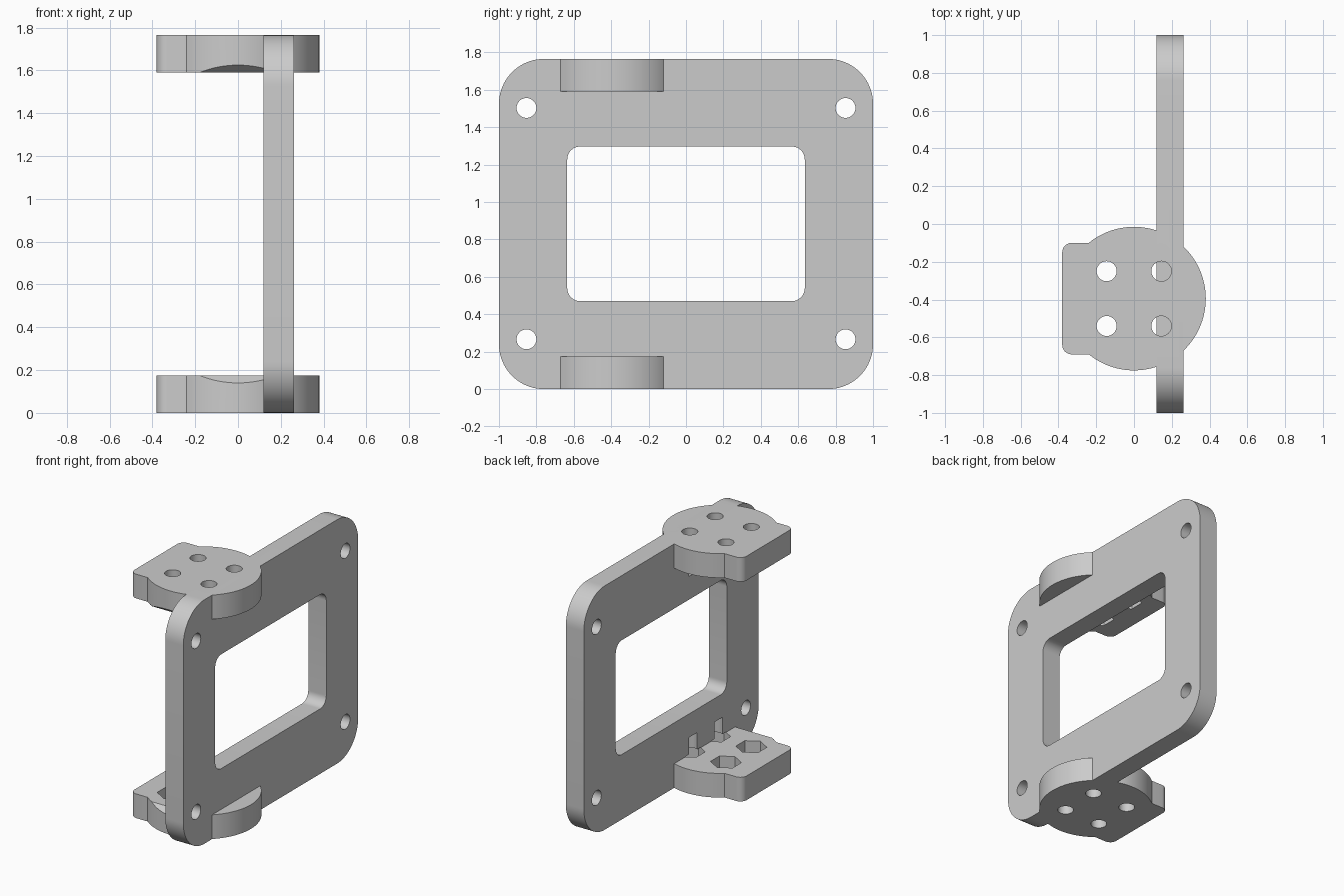
import bpy, bmesh, math
from mathutils import Matrix, Vector

cube = bpy.data.objects.get("Cube")
if cube:
    bpy.data.objects.remove(cube, do_unlink=True)

grey = bpy.data.materials.new("light grey")
grey.use_nodes = True
grey.diffuse_color = (0.6, 0.6, 0.6, 1)
grey.node_tree.nodes["Principled BSDF"].inputs["Base Color"].default_value = (0.6, 0.6, 0.6, 1)

H = 1.765            # overall height
T = 0.175            # flange thickness
X0, X1 = 0.118, 0.262  # plate faces
CY, R = -0.395, 0.38   # flange disc centre and radius


def arc(cx, cy, r, a0, a1, n):
    return [(cx + r * math.cos(math.radians(a0 + (a1 - a0) * i / n)),
             cy + r * math.sin(math.radians(a0 + (a1 - a0) * i / n))) for i in range(n + 1)]


def rounded_rect(u0, u1, v0, v1, r, n=12):
    corners = [(u1 - r, v1 - r), (u0 + r, v1 - r), (u0 + r, v0 + r), (u1 - r, v0 + r)]
    return [p for k, (u, v) in enumerate(corners) for p in arc(u, v, r, 90 * k, 90 * k + 90, n)]


def circle(cx, cy, r, n=40):
    return arc(cx, cy, r, 0, 360, n)[:-1]


def prism(name, pts, lo, hi, axis="z"):
    """Extrude a closed profile: (x, y) along z, or (y, z) along x."""
    place = (lambda u, v, w: (u, v, w)) if axis == "z" else (lambda u, v, w: (w, u, v))
    bm = bmesh.new()
    a = [bm.verts.new(place(u, v, lo)) for u, v in pts]
    b = [bm.verts.new(place(u, v, hi)) for u, v in pts]
    bm.faces.new(a[::-1])
    bm.faces.new(b)
    for i in range(len(pts)):
        j = (i + 1) % len(pts)
        bm.faces.new((a[i], a[j], b[j], b[i]))
    bmesh.ops.recalc_face_normals(bm, faces=bm.faces)
    me = bpy.data.meshes.new(name)
    bm.to_mesh(me)
    bm.free()
    me.materials.append(grey)
    ob = bpy.data.objects.new(name, me)
    bpy.context.collection.objects.link(ob)
    return ob


def activate(ob):
    bpy.ops.object.select_all(action="DESELECT")
    ob.select_set(True)
    bpy.context.view_layer.objects.active = ob


def cut(ob, cutter):
    activate(ob)
    m = ob.modifiers.new("cut", "BOOLEAN")
    m.operation, m.solver, m.object = "DIFFERENCE", "EXACT", cutter
    bpy.ops.object.modifier_apply(modifier=m.name)
    bpy.data.objects.remove(cutter, do_unlink=True)


def flip(z, top):
    return H - z if top else z


# Upright frame plate with rounded corners and a rounded window
plate = prism("frame_plate", rounded_rect(-1, 1, 0, H, 0.24, 20), X0, X1, "x")
cut(plate, prism("window_cutter", rounded_rect(-0.635, 0.635, 0.47, 1.297, 0.07), 0, 0.5, "x"))
for y in (-0.853, 0.853):
    for z in (0.266, 1.503):
        cut(plate, prism("hole_cutter", circle(y, z, 0.053), 0, 0.5, "x"))

# Flange outline: disc with a rounded block on the -x side
half = 0.295
meet = 180 - math.degrees(math.asin(half / R))
outline = arc(0, CY, R, -meet, meet, 72)
outline += arc(-0.33, CY + half - 0.05, 0.05, 90, 180, 10)
outline += arc(-0.33, CY - half + 0.05, 0.05, 180, 270, 10)
flange = prism("lower_flange", outline, 0, T)

# Sloped relief on the inner front edge
cut(flange, prism("relief_cutter", [(-0.69, 0.206), (-0.82, 0.105), (-0.82, 0.206)], -0.3, 0.3, "x"))

# Screw holes and hexagonal nut pockets; the plate is notched where they meet it
for x in (-0.145, 0.145):
    for y in (CY - 0.145, CY + 0.145):
        hexagon = arc(x, y, 0.102, 30, 330, 5)
        cut(flange, prism("screw_cutter", circle(x, y, 0.053), -0.1, 0.3))
        cut(flange, prism("nut_cutter", hexagon, 0.09, 0.2))
        if x > 0:
            for top in (False, True):
                ends = sorted((flip(-0.1, top), flip(0.3, top)))
                cut(plate, prism("screw_cutter", circle(x, y, 0.053), *ends))
                ends = sorted((flip(0.09, top), flip(T + 0.003, top)))
                cut(plate, prism("nut_cutter", hexagon, *ends))

# Upper flange mirrors the lower one
upper = flange.copy()
upper.data = flange.data.copy()
upper.name = "upper_flange"
bpy.context.collection.objects.link(upper)
upper.data.transform(Matrix.Translation(Vector((0, 0, H))) @ Matrix.Diagonal((1, 1, -1, 1)))
upper.data.flip_normals()

for ob in (plate, flange, upper):
    activate(ob)
    bpy.ops.object.shade_smooth_by_angle(angle=math.radians(30))
